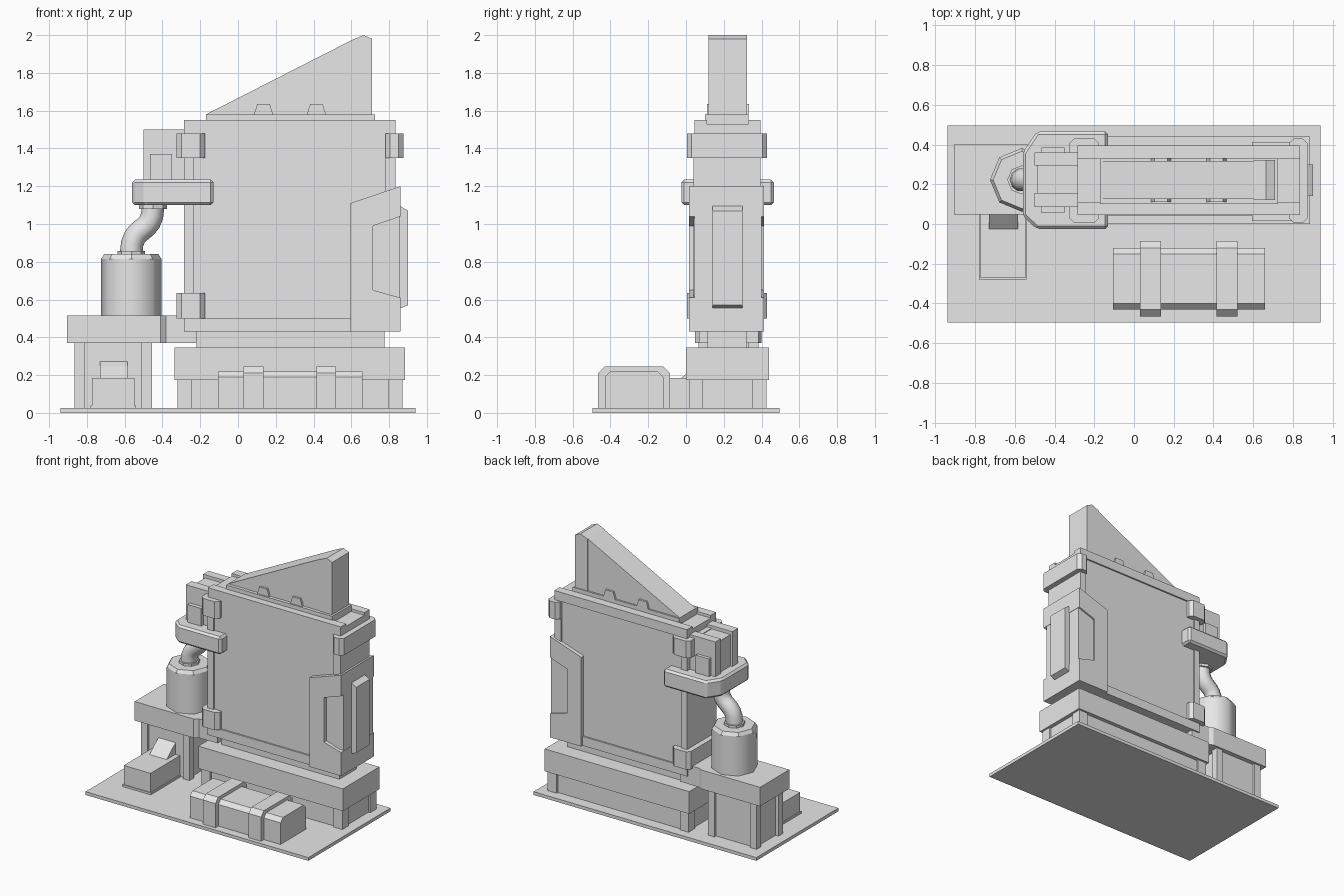
import bpy, bmesh, math
from mathutils import Vector

old = bpy.data.objects.get("Cube")
if old:
    bpy.data.objects.remove(old, do_unlink=True)

grey = bpy.data.materials.new("plain_grey")
grey.use_nodes = True
grey.diffuse_color = (0.8, 0.8, 0.8, 1)
grey.node_tree.nodes["Principled BSDF"].inputs["Base Color"].default_value = (0.8, 0.8, 0.8, 1)


def prism(name, profile, axis, lo, hi, bevel=0):
    """Extrude a 2D profile along an axis: x takes (y, z), y takes (x, z), z takes (x, y)."""
    def place(p, d):
        q = list(p)
        q.insert("xyz".index(axis), d)
        return q
    bm = bmesh.new()
    face = bm.faces.new([bm.verts.new(place(p, lo)) for p in profile])
    ext = bmesh.ops.extrude_face_region(bm, geom=[face])
    step = Vector(place((0, 0), hi - lo))
    bmesh.ops.translate(bm, vec=step, verts=[v for v in ext["geom"] if isinstance(v, bmesh.types.BMVert)])
    bmesh.ops.recalc_face_normals(bm, faces=bm.faces)
    mesh = bpy.data.meshes.new(name)
    bm.to_mesh(mesh)
    bm.free()
    mesh.materials.append(grey)
    ob = bpy.data.objects.new(name, mesh)
    bpy.context.collection.objects.link(ob)
    if bevel:
        mod = ob.modifiers.new("chamfer", "BEVEL")
        mod.width, mod.segments = bevel, 1
    return ob


def box(name, x, y, z, bevel=0):
    rect = [(x[0], y[0]), (x[1], y[0]), (x[1], y[1]), (x[0], y[1])]
    return prism(name, rect, "z", z[0], z[1], bevel)


def cut_rect(x, y, c):
    """Plan rectangle with chamfered corners."""
    (a, b), (d, e) = x, y
    return [(a + c, d), (b - c, d), (b, d + c), (b, e - c),
            (b - c, e), (a + c, e), (a, e - c), (a, d + c)]


def corner_posts(name, x, y, z, w):
    for i, px in enumerate((x[0], x[1] - w)):
        for j, py in enumerate((y[0], y[1] - w)):
            box(f"{name}_{i}{j}", (px, px + w), (py, py + w), z)


# Ground plate and stepped plinth
box("ground_plate", (-.94, .94), (-.495, .495), (0, .025))
box("plinth_core", (-.305, .855), (.03, .41), (.025, .175))
corner_posts("plinth_post", (-.32, .87), (.015, .425), (.025, .175), .075)
box("plinth_top", (-.335, .885), (0, .44), (.175, .345))
box("plinth_neck", (-.22, .775), (.115, .32), (.345, .43))

# Large upright slab
box("slab_sill", (-.285, .835), (.04, .395), (.43, .5))
box("slab_panel", (-.235, .78), (.052, .383), (.5, 1.48))
for name, x in (("left", (-.285, -.235)), ("right", (.78, .835))):
    box(name + "_end_core", x, (.1, .335), (.5, 1.48))
    for i, y in enumerate(((.04, .1), (.335, .395))):
        box(f"{name}_end_pillar_{i}", x, y, (.5, 1.48))
box("slab_cap", (-.285, .835), (.045, .395), (1.48, 1.53))
for i, y in enumerate(((.045, .11), (.33, .395))):
    box(f"cap_rail_{i}", (-.285, .835), y, (1.53, 1.55))

# Chamfered clamps around the slab ends
clamps = (("left_upper_clamp", (-.325, -.175), (1.35, 1.48)),
          ("left_lower_clamp", (-.325, -.175), (.5, .635)),
          ("right_upper_clamp", (.78, .875), (1.35, 1.48)))
for name, x, z in clamps:
    prism(name, cut_rect(x, (.005, .43), .025), "z", *z)

# C-shaped bracket and raised block on the right end
prism("right_bracket", [(.595, .43), (.86, .43), (.86, .61), (.715, .65), (.715, .99),
                        (.86, 1.04), (.86, 1.2), (.595, 1.11)], "y", .015, .413)
box("bracket_filler", (.7, .858), (.045, .4), (.6, 1.05))
prism("right_end_block", [(.85, .55), (.9, .57), (.9, 1.07), (.85, 1.1)], "y", .14, .3)

# Sloping crest on top
box("crest_rail", (-.17, .725), (.1, .33), (1.53, 1.58))
prism("crest_wedge", [(-.17, 1.58), (.605, 1.58), (.605, 1.975)], "y", .125, .318)
prism("crest_tower", [(.605, 1.58), (.71, 1.58), (.71, 1.98), (.665, 2), (.605, 1.975)], "y", .12, .323)
for i, x in enumerate((.135, .415)):
    prism(f"crest_tooth_{i}", [(x - .05, 1.58), (x + .05, 1.58), (x + .033, 1.635), (x - .033, 1.635)],
          "y", .11, .333)

# Collar and upper box on the left
prism("collar", [(-.13, -.025), (-.49, -.025), (-.56, .04), (-.56, .36), (-.49, .465), (-.13, .465)],
      "z", 1.1, 1.235, .015)
box("upper_box_core", (-.485, -.28), (.15, .3), (1.235, 1.475))
for i, y in enumerate(((.085, .155), (.295, .36))):
    box(f"upper_box_side_{i}", (-.5, -.28), y, (1.235, 1.5))
box("upper_box_lug", (-.465, -.35), (.055, .385), (1.235, 1.37))

# Side pedestal
prism("pedestal_top", [(-.905, .047), (-.41, .047), (-.38, .07), (-.22, .07), (-.22, .385),
                       (-.38, .385), (-.41, .4), (-.905, .4)], "z", .37, .515)
box("pedestal_core", (-.84, -.48), (.085, .365), (.025, .37))
corner_posts("pedestal_post", (-.865, -.455), (.065, .385), (.025, .37), .055)

# Eight-sided canister with chamfered shoulder
def ring(r):
    return [(-.565 + r * math.cos(k * math.pi / 4), .222 + r * math.sin(k * math.pi / 4)) for k in range(8)]

canister = prism("canister", ring(.16), "z", .515, .84)
for v in canister.data.vertices:
    if v.co.z > .8:
        v.co.z = .815
shoulder = prism("canister_shoulder", ring(.16), "z", .815, .84)
for v in shoulder.data.vertices:
    if v.co.z > .83:
        v.co.x = -.565 + (v.co.x + .565) * .9
        v.co.y = .222 + (v.co.y - .222) * .9
prism("pipe_lower_flange", ring(.073), "z", .84, .858)
flange = prism("pipe_upper_flange", ring(.073), "z", 1.08, 1.1)
flange.location.x = .115

# Bent pipe
curve = bpy.data.curves.new("bent_pipe", "CURVE")
curve.dimensions = "3D"
curve.bevel_depth, curve.bevel_resolution, curve.resolution_u = .06, 3, 8
spline = curve.splines.new("BEZIER")
spline.bezier_points.add(1)
for p, x, z, d in zip(spline.bezier_points, (-.565, -.45), (.85, 1.09), (0, 0)):
    p.co = (x, .222, z)
    p.handle_left = (x, .222, z - .15)
    p.handle_right = (x, .222, z + .15)
curve.materials.append(grey)
pipe = bpy.data.objects.new("bent_pipe", curve)
bpy.context.collection.objects.link(pipe)
bpy.ops.object.select_all(action="DESELECT")
pipe.select_set(True)
bpy.context.view_layer.objects.active = pipe
bpy.ops.object.convert(target="MESH")
canister.select_set(True)
bpy.ops.object.shade_smooth_by_angle(angle=math.radians(50))

# Low step with a ramp against the pedestal
box("step_base", (-.78, -.54), (-.28, .08), (.025, .04))
box("step_block", (-.773, -.547), (-.273, .08), (.04, .185))
prism("step_ramp", [(-.025, .185), (.09, .185), (.09, .275), (.045, .245)], "x", -.73, -.585)


# Strapped chest in front
def chest_profile(y0, y1, top, c):
    return [(y0, .025), (y1, .025), (y1, top - c), (y1 - c, top), (y0 + c, top), (y0, top - c)]

prism("chest", chest_profile(-.43, -.12, .22, .03), "x", -.105, .66)
for i, x in enumerate((.03, .415)):
    prism(f"chest_strap_{i}", chest_profile(-.465, -.085, .245, .035), "x", x, x + .105)
